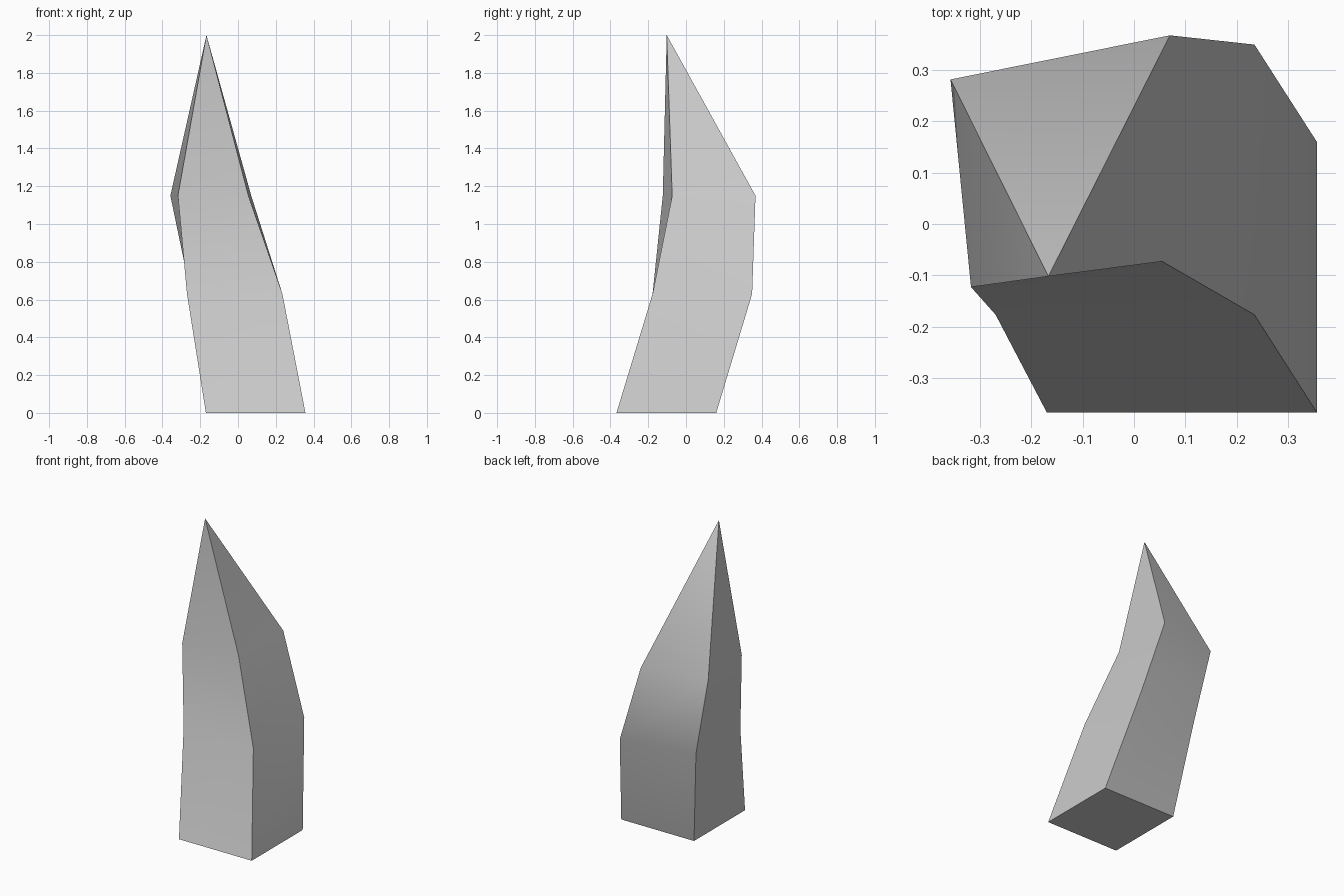
import bpy, bmesh, math

if "Cube" in bpy.data.objects:
    bpy.data.objects.remove(bpy.data.objects["Cube"])

# Cross-sections from bottom to top: front left, front right, back right, back left
sections = [
    (0.00, [(-0.17, -0.368), (0.357, -0.368), (0.357, 0.16), (-0.17, 0.16)]),
    (0.63, [(-0.27, -0.177), (0.235, -0.177), (0.235, 0.35), (-0.25, 0.254)]),
    (1.15, [(-0.318, -0.123), (0.055, -0.073), (0.07, 0.368), (-0.358, 0.282)]),
]
tip = (-0.167, -0.102, 2.0)

bm = bmesh.new()
rings = [[bm.verts.new((x, y, z)) for x, y in pts] for z, pts in sections]
apex = bm.verts.new(tip)

# Base, bent shaft and pointed top
bm.faces.new(rings[0][::-1])
for i in range(4):
    j = (i + 1) % 4
    for low, high in zip(rings, rings[1:]):
        bm.faces.new((low[i], low[j], high[j], high[i]))
    bm.faces.new((rings[-1][i], rings[-1][j], apex))
bmesh.ops.recalc_face_normals(bm, faces=bm.faces)

mesh = bpy.data.meshes.new("spike")
bm.to_mesh(mesh)
bm.free()
spike = bpy.data.objects.new("spike", mesh)
bpy.context.collection.objects.link(spike)

# Smooth along the bends, sharp at the corners
bpy.context.view_layer.objects.active = spike
spike.select_set(True)
bpy.ops.object.shade_smooth_by_angle(angle=math.radians(40))
